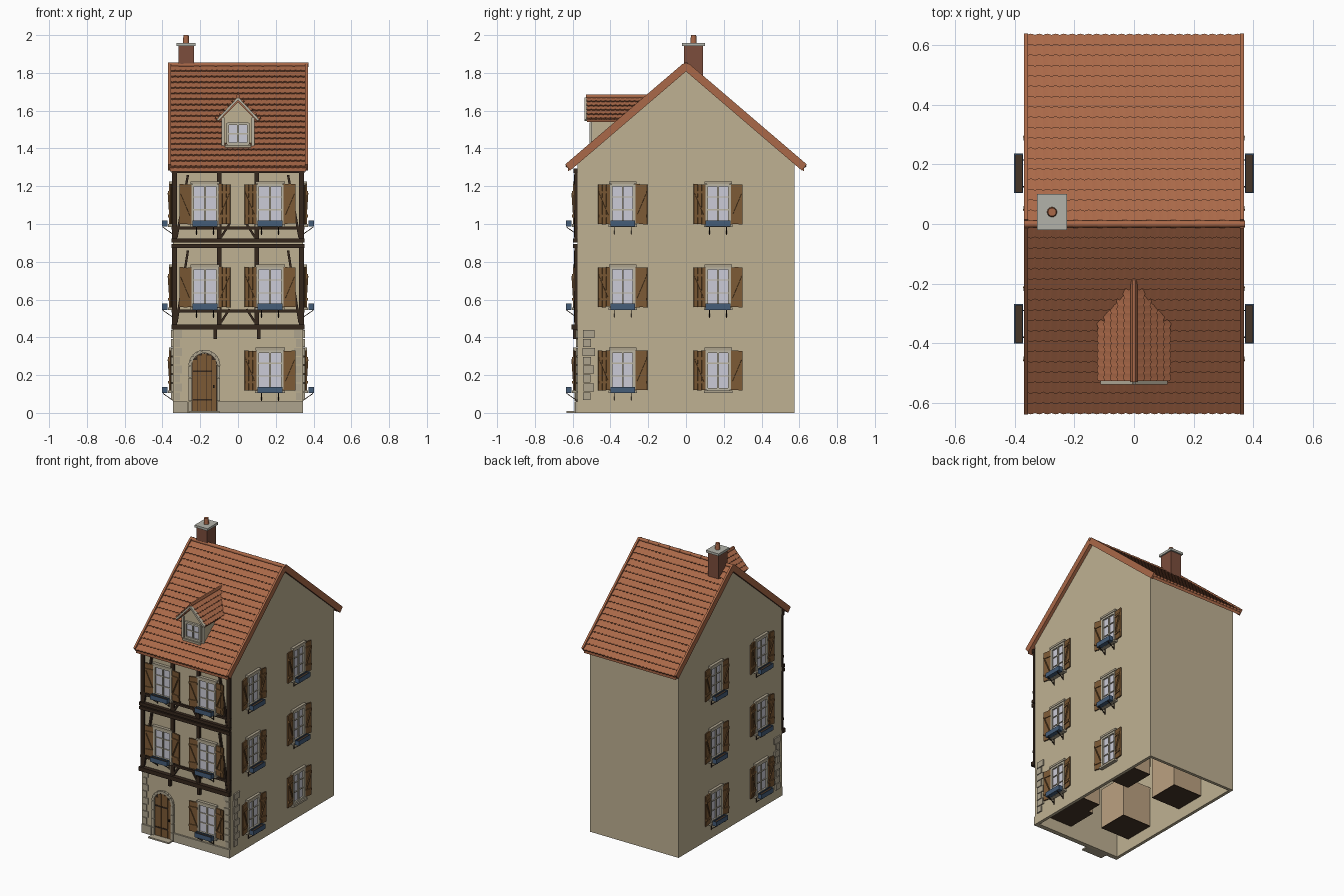
import bpy, bmesh, math, random
from mathutils import Matrix, Vector

if "Cube" in bpy.data.objects:
    bpy.data.objects.remove(bpy.data.objects["Cube"])

random.seed(4)
T, V = Matrix.Translation, Vector
I = Matrix.Identity(4)
parts = {}


def bm_of(name):
    return parts.setdefault(name, bmesh.new())


def rot(deg, axis):
    return Matrix.Rotation(math.radians(deg), 4, axis)


def box(name, c, size, M=I, R=I):
    bmesh.ops.create_cube(bm_of(name), size=1,
                          matrix=M @ T(c) @ R @ Matrix.Diagonal((*size, 1)))


def beam(name, a, b, w, d, M=I):
    # bar from a to b in the local xz plane
    a, b = V(a), V(b)
    v = b - a
    box(name, (a + b) / 2, (w, d, v.length), M, v.to_track_quat('Z', 'Y').to_matrix().to_4x4())


def rod(name, a, b, r, r2=None, n=12):
    a, b = V(a), V(b)
    v = b - a
    bmesh.ops.create_cone(bm_of(name), cap_ends=True, segments=n, radius1=r, radius2=r2 or r, depth=v.length,
                          matrix=T((a + b) / 2) @ v.to_track_quat('Z', 'Y').to_matrix().to_4x4())


def prism(name, pts, vec):
    bm = bm_of(name)
    v1 = [bm.verts.new(p) for p in pts]
    v2 = [bm.verts.new(V(p) + V(vec)) for p in pts]
    fs = [bm.faces.new(v1), bm.faces.new(v2[::-1])]
    for i in range(len(pts)):
        j = (i + 1) % len(pts)
        fs.append(bm.faces.new((v1[i], v2[i], v2[j], v1[j])))
    bmesh.ops.recalc_face_normals(bm, faces=fs)
    return fs


def tiles(name, origin, u, s, n, width, length, rows, cols):
    # overlapping courses with rounded lower edges
    bm, step, k = bm_of(name), length / rows, 4
    origin, u, s, n = V(origin), V(u), V(s).normalized(), V(n).normalized()
    for r in range(rows):
        cols3 = []
        for i in range(cols * k + 1):
            f = (i % k) / k
            low = r * step - 0.006 * math.sin(math.pi * f)
            p = origin + u * (width * i / (cols * k))
            cols3.append([bm.verts.new(p + s * low), bm.verts.new(p + s * low + n * 0.014),
                          bm.verts.new(p + s * (r + 1) * step + n * 0.005)])
        for a, b in zip(cols3, cols3[1:]):
            for j in (0, 1):
                bm.faces.new((a[j], b[j], b[j + 1], a[j + 1]))


def window(M, w=0.12, h=0.21, shutters=True, planter=True, room=True):
    # origin: bottom centre of the opening, outward is local -y
    box('window_glass', (0, -0.001, h / 2), (w, 0.006, h), M)
    for sx in (-1, 1):
        box('window_frames', (sx * w / 2, -0.007, h / 2), (0.014, 0.016, h), M)
    for z in (0.005, h - 0.005):
        box('window_frames', (0, -0.007, z), (w, 0.016, 0.014), M)
    box('window_frames', (0, -0.006, h / 2), (0.01, 0.012, h), M)
    for f in ((0.36, 0.68) if shutters else (0.5,)):
        box('window_frames', (0, -0.005, h * f), (w, 0.009, 0.006), M)
    box('sills_and_lintels', (0, -0.01, -0.008), (w + 0.03, 0.03, 0.014), M)
    if shutters:
        box('sills_and_lintels', (0, -0.008, h + 0.008), (w + 0.025, 0.022, 0.014), M)
        for sx in (-1, 1):
            S = M @ T((sx * (w / 2 + 0.006), -0.006, h / 2)) @ rot(sx * -9, 'Z')
            for i in range(3):
                box('shutters', (sx * (0.011 + i * 0.0215), 0, random.uniform(-.002, .002)), (0.0205, 0.009, h), S)
            for z in (-0.3, 0.3):
                box('shutter_battens', (sx * 0.033, -0.007, z * h), (0.06, 0.006, 0.014), S)
            beam('shutter_battens', (sx * 0.008, -0.007, -0.28 * h), (sx * 0.058, -0.007, 0.28 * h), 0.01, 0.006, S)
    if planter:
        box('planters', (0, -0.041, -0.012), (0.13, 0.028, 0.005), M)
        for y in (-0.029, -0.055):
            box('planters', (0, y, 0.002), (0.13, 0.004, 0.032), M)
        for sx in (-1, 1):
            box('planters', (sx * 0.064, -0.042, 0.002), (0.004, 0.03, 0.032), M)
            box('planter_soil', (0, -0.042, 0.008), (0.124, 0.024, 0.006), M)
            box('planter_brackets', (sx * 0.045, -0.028, -0.034), (0.004, 0.062, 0.004), M, rot(-35, 'X'))
            box('planter_brackets', (sx * 0.045, -0.003, -0.03), (0.004, 0.005, 0.055), M)
    if room:
        # dark-floored recess behind each window
        box('window_recesses', (0, 0.13, h / 2), (0.22, 0.23, 0.28), M)
        box('recess_floors', (0, 0.13, h / 2 - 0.142), (0.22, 0.23, 0.004), M)


# Hollow wall shell, open at the bottom
W, D, K = 0.345, 0.575, 0.535 / 0.625
wall = prism('walls', [(-W, -D, 0), (-W, D, 0), (-W, D, 1.815 - D * K), (-W, 0, 1.815), (-W, -D, 1.815 - D * K)],
             (2 * W, 0, 0))
bmesh.ops.delete(bm_of('walls'), geom=[f for f in wall if f.calc_center_median().z < 0.01], context='FACES_ONLY')

# Main roof: slab, tile courses, verge boards, ridge
prism('roof_slab', [(-0.36, y, z) for y, z in ((-.625, 1.3), (0, 1.835), (.625, 1.3), (.625, 1.278), (0, 1.81), (-.625, 1.278))],
      (0.72, 0, 0))
L = math.hypot(0.625, 0.535)
for s in (-1, 1):
    tiles('roof_tiles', (-0.36, s * 0.625, 1.3), (1, 0, 0), (0, -s * 0.625, 0.535), (0, s * 0.535, 0.625), 0.72, L, 18, 26)
    for x in (-0.363, 0.363):
        box('verge_boards', (x, s * 0.3135, 1.567), (0.014, L, 0.042), I, rot(-s * math.degrees(math.atan(K)), 'X'))
for i in range(9):
    x = -0.37 + i * 0.74 / 9
    rod('ridge_tiles', (x, 0, 1.843), (x + 0.085, 0, 1.843), 0.013, 0.011)

# Dormer
prism('dormer_walls', [(x, -0.495, z) for x, z in ((-.088, 1.39), (.088, 1.39), (.088, 1.565), (0, 1.655), (-.088, 1.565))],
      (0, 0.29, 0))
prism('dormer_roof', [(x, -0.525, z) for x, z in ((-.11, 1.555), (0, 1.668), (.11, 1.555), (.105, 1.54), (0, 1.645), (-.105, 1.54))],
      (0, 0.335, 0))
for s in (-1, 1):
    tiles('dormer_tiles', (s * 0.11, -0.527, 1.555), (0, 1, 0), (-s * 0.11, 0, 0.113), (s * 0.113, 0, 0.11), 0.33, 0.157, 5, 13)
    beam('dormer_trim', (s * 0.108, -0.527, 1.55), (0, -0.527, 1.665), 0.022, 0.012)
    box('dormer_trim', (s * 0.08, -0.498, 1.48), (0.016, 0.012, 0.17))
rod('dormer_ridge', (0, -0.53, 1.675), (0, -0.19, 1.675), 0.011)
window(T((0, -0.495, 1.42)), 0.11, 0.115, False, False, False)

# Windows on the front and both sides
front = T((0, -D, 0))
for z in (0.12, 0.56, 1.0):
    for x in (-0.175, 0.17):
        if z > 0.2 or x > 0:
            window(front @ T((x, -0.004, z)), 0.13, room=z < 0.2)
    for s in (-1, 1):
        for y in (-0.335, 0.17):
            side = T((s * W, y, z)) @ rot(s * 90, 'Z')
            window(side, 0.12, planter=not (z < 0.2 and s > 0 and y > 0))

# Timber frame on the upper front
for z, h, d in ((0.455, 0.028, 0.03), (0.54, 0.016, 0.014), (0.884, 0.022, 0.024), (0.913, 0.022, 0.024), (0.98, 0.016, 0.014), (1.282, 0.026, 0.02)):
    box('timber_rails', (0, -d / 2, z), (0.706, d, h), front)
for z0, z1 in ((0.46, 0.88), (0.91, 1.28)):
    for s in (-1, 1):
        for x, w in ((0.336, 0.028), (0.1, 0.024)):
            box('timber_posts', (s * x, -0.007, (z0 + z1) / 2), (w, 0.016, z1 - z0), front)
        beam('timber_braces', (s * 0.325, -0.006, z0 + 0.02), (s * 0.265, -0.006, z1 - 0.02), 0.022, 0.012, front)
        beam('timber_braces', (s * 0.09, -0.006, z0 + 0.02), (s * 0.045, -0.006, z0 + 0.09), 0.016, 0.012, front)
for x in (-0.12, 0.11):
    box('timber_corbels', (x, -0.012, 0.418), (0.018, 0.024, 0.055), front)

# Arched door with planks, straps and stone surround
dx, r, spring = -0.178, 0.066, 0.25
arch = [(dx + r * math.cos(a * math.pi / 12), -D - 0.002, spring + r * math.sin(a * math.pi / 12)) for a in range(13)]
prism('door_backing', [(dx + r, -D - 0.002, 0.01)] + arch + [(dx - r, -D - 0.002, 0.01)], (0, 0.004, 0))
for i in range(5):
    x = (i - 2) * 0.0255
    top = spring + math.sqrt(r * r - (abs(x) + 0.006) ** 2) - 0.003
    box('door_planks', (dx + x, -0.004, (top + 0.01) / 2), (0.0235, 0.008, top - 0.01), front)
for z in (0.07, 0.22):
    box('door_straps', (dx - 0.01, -0.009, z), (0.1, 0.004, 0.009), front)
box('door_straps', (dx + 0.05, -0.012, 0.14), (0.009, 0.012, 0.014), front)
for i in range(9):
    a = math.radians(10 + i * 20)
    box('door_surround', (dx + (r + .009) * math.cos(a), -0.007, spring + (r + .009) * math.sin(a)), (0.018, 0.016, 0.026),
        front, Matrix.Rotation(-a, 4, 'Y'))
for s in (-1, 1):
    for i in range(4):
        box('door_surround', (dx + s * (r + .009), -0.007, 0.03 + i * 0.0625), (0.018, 0.016, 0.06), front)
box('door_step', (dx, -0.02, 0.005), (0.16, 0.075, 0.01), front)

# Stone plinth and corner quoins
box('plinth', (0.122, -0.005, 0.03), (0.446, 0.012, 0.06), front)
box('plinth', (-0.306, -0.005, 0.03), (0.078, 0.012, 0.06), front)
for i in range(8):
    w = 0.062 if i % 2 else 0.042
    for s in (-1, 1):
        box('quoins', (s * W, -0.546 + w / 2, 0.088 + i * 0.047), (0.018, w + random.uniform(-.005, .005), 0.042))
        box('quoins', (s * (0.322 - (i % 2) * 0.006), -D, 0.088 + i * 0.047), (0.028 + 0.012 * (i % 2), 0.014, 0.042))

# Chimney
box('chimney', (-0.275, 0.04, 1.86), (0.082, 0.1, 0.17))
box('chimney_cap', (-0.275, 0.04, 1.95), (0.1, 0.12, 0.016))
rod('chimney_pot', (-0.275, 0.04, 1.955), (-0.275, 0.04, 2.0), 0.017, 0.014, 16)

# Materials and objects
colors = {'plaster': (.52, .44, .29, 1), 'tile': (.40, .14, .065, 1), 'timber': (.035, .02, .012, 1), 'wood': (.2, .1, .035, 1),
          'stone': (.42, .37, .27, 1), 'glass': (.6, .6, .68, 1), 'blue': (.06, .11, .19, 1), 'soil': (.06, .035, .02, 1),
          'brick': (.2, .075, .045, 1), 'cap': (.45, .45, .4, 1), 'trim': (.5, .46, .36, 1), 'inside': (.5, .36, .22, 1)}
use = {'walls': 'plaster', 'dormer_walls': 'plaster', 'window_glass': 'glass', 'window_frames': 'trim',
       'sills_and_lintels': 'stone', 'shutters': 'wood', 'shutter_battens': 'wood', 'planters': 'blue', 'planter_soil': 'soil',
       'planter_brackets': 'timber', 'window_recesses': 'inside', 'recess_floors': 'soil', 'timber_rails': 'timber',
       'timber_posts': 'timber', 'timber_braces': 'timber', 'timber_corbels': 'timber', 'door_backing': 'timber',
       'door_planks': 'wood', 'door_straps': 'timber', 'door_surround': 'stone', 'door_step': 'stone', 'plinth': 'stone',
       'quoins': 'stone', 'chimney': 'brick', 'chimney_cap': 'cap', 'dormer_trim': 'trim'}
mats = {}
for key, col in colors.items():
    mats[key] = bpy.data.materials.new(key)
    mats[key].diffuse_color = col
for name, bm in parts.items():
    if 'tiles' in name:
        bmesh.ops.recalc_face_normals(bm, faces=bm.faces)
    me = bpy.data.meshes.new(name)
    bm.to_mesh(me)
    bm.free()
    me.materials.append(mats[use.get(name, 'tile')])
    ob = bpy.data.objects.new(name, me)
    bpy.context.collection.objects.link(ob)
    if name == 'walls':
        m = ob.modifiers.new('thickness', 'SOLIDIFY')
        m.thickness, m.offset = 0.03, -1
    if name in ('ridge_tiles', 'dormer_ridge', 'chimney_pot'):
        ob.select_set(True)
        bpy.context.view_layer.objects.active = ob
        bpy.ops.object.shade_smooth_by_angle()
        ob.select_set(False)

for m in bpy.data.materials:
    if m.users and not m.is_grease_pencil:
        m.use_nodes = True
        m.node_tree.nodes["Principled BSDF"].inputs["Base Color"].default_value = m.diffuse_color
